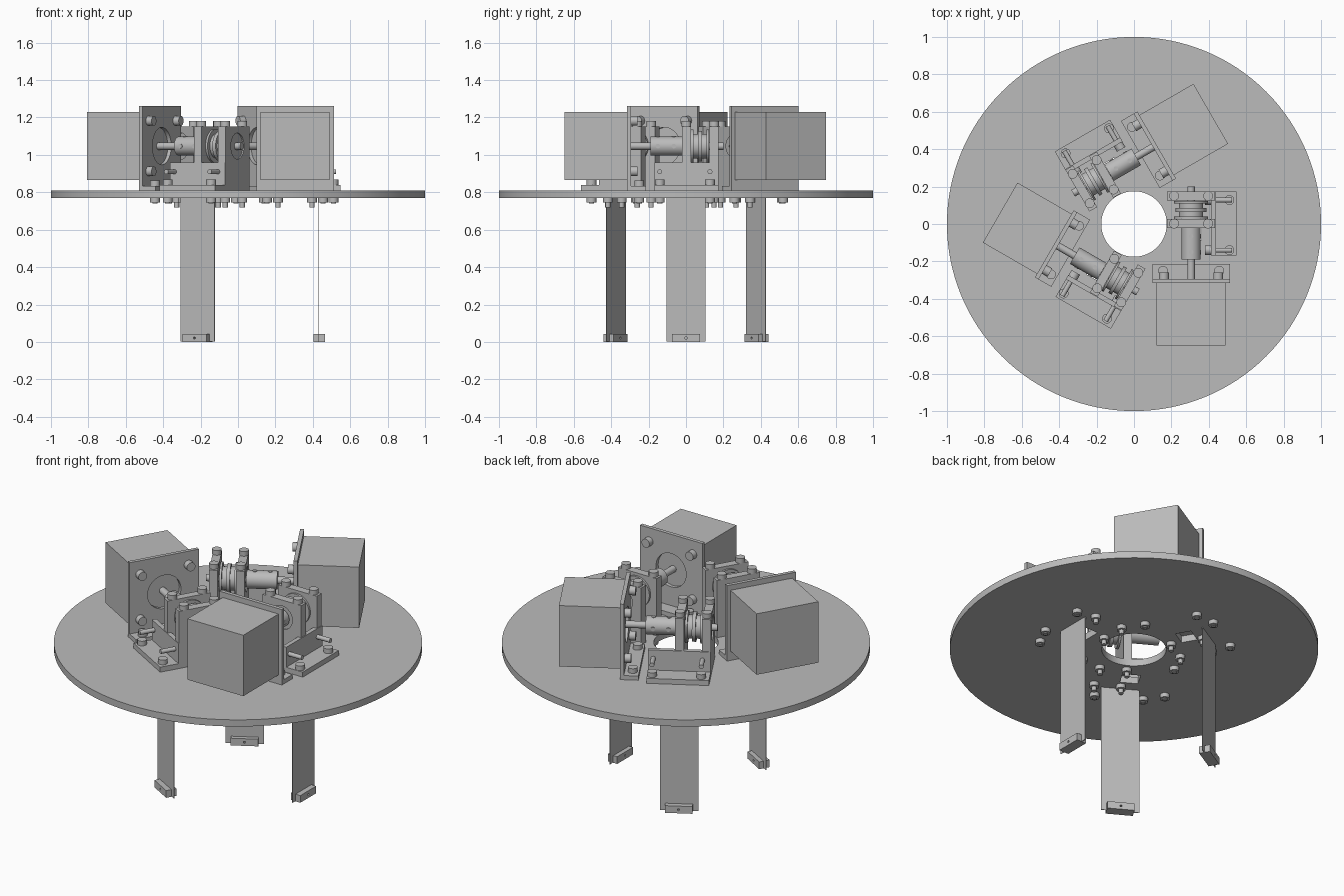
import bpy, bmesh
from math import radians, pi
from mathutils import Matrix, Vector

if "Cube" in bpy.data.objects:
    bpy.data.objects.remove(bpy.data.objects["Cube"], do_unlink=True)

grey = bpy.data.materials.new("plain grey")
grey.use_nodes = True
grey.diffuse_color = (0.5, 0.5, 0.5, 1)
grey.node_tree.nodes["Principled BSDF"].inputs["Base Color"].default_value = (0.5, 0.5, 0.5, 1)

AXES = {"x": Matrix.Rotation(pi / 2, 4, "Y"), "y": Matrix.Rotation(-pi / 2, 4, "X"), "z": Matrix()}
AXIS_X, AXIS_Z = 0.305, 1.047      # drive shaft line
TOP, BOTTOM = 0.81, 0.77           # table faces


def finish(name, bm):
    mesh = bpy.data.meshes.new(name)
    bm.to_mesh(mesh)
    bm.free()
    mesh.materials.append(grey)
    ob = bpy.data.objects.new(name, mesh)
    bpy.context.collection.objects.link(ob)
    return ob


def add_box(bm, x, y, z):
    lo, hi = Vector((x[0], y[0], z[0])), Vector((x[1], y[1], z[1]))
    m = Matrix.Translation((lo + hi) / 2) @ Matrix.Diagonal((*(hi - lo), 1))
    bmesh.ops.create_cube(bm, size=1, matrix=m)


def add_rod(bm, start, length, r, axis="z", sides=24):
    m = Matrix.Translation(start) @ AXES[axis] @ Matrix.Translation((0, 0, length / 2))
    bmesh.ops.create_cone(bm, cap_ends=True, segments=sides, radius1=r, radius2=r, depth=length, matrix=m)


def cut(ob, add, *args, **kw):
    """Subtract one primitive and bake the result."""
    bm = bmesh.new()
    add(bm, *args, **kw)
    cutter = finish("cutter", bm)
    cutter.hide_render = True
    mod = ob.modifiers.new("hole", "BOOLEAN")
    mod.operation, mod.solver, mod.object = "DIFFERENCE", "EXACT", cutter
    bpy.context.view_layer.update()
    baked = bpy.data.meshes.new_from_object(ob.evaluated_get(bpy.context.evaluated_depsgraph_get()))
    ob.modifiers.clear()
    ob.data = baked
    bpy.data.objects.remove(cutter, do_unlink=True)


def smooth(ob):
    bpy.ops.object.select_all(action="DESELECT")
    ob.select_set(True)
    bpy.context.view_layer.objects.active = ob
    bpy.ops.object.shade_smooth_by_angle(angle=radians(30))


def box(name, x, y, z):
    bm = bmesh.new()
    add_box(bm, x, y, z)
    return finish(name, bm)


def turned(name, steps):
    """Stacked cylinders on the drive line: (y start, y end, radius)."""
    bm = bmesh.new()
    for y0, y1, r in steps:
        add_rod(bm, (AXIS_X, y0, AXIS_Z), y1 - y0, r, "y", 40)
    return finish(name, bm)


# Round table with a central opening
bm = bmesh.new()
add_rod(bm, (0, 0, BOTTOM), TOP - BOTTOM, 1, sides=128)
table = finish("table", bm)
cut(table, add_rod, (0, 0, 0.7), 0.2, 0.175, sides=64)

unit = []

# Motor with its angled mount
unit.append(box("motor", (0.12, 0.49), (-0.65, -0.315), (0.865, 1.23)))
mount = box("motor_mount_plate", (0.098, 0.512), (-0.316, -0.294), (TOP, 1.262))
cut(mount, add_rod, (AXIS_X, -0.4, AXIS_Z), 0.2, 0.1, "y", 48)
unit += [mount, box("motor_mount_foot", (0.098, 0.512), (-0.294, -0.215), (TOP, 0.835))]

# Drive line: shaft, coupler and grooved pulley
unit.append(turned("shaft", [(-0.315, 0.2, 0.02)]))
coupler = turned("coupler", [(-0.19, -0.022, 0.051)])
unit.append(coupler)
unit.append(turned("pulley", [(0.028, 0.04, 0.09), (0.04, 0.065, 0.065), (0.065, 0.085, 0.082),
                              (0.085, 0.11, 0.065), (0.11, 0.122, 0.09)]))
bm = bmesh.new()
for y in (-0.15, -0.065):
    add_rod(bm, (AXIS_X, y, AXIS_Z + 0.045), 0.009, 0.012)
    add_rod(bm, (AXIS_X + 0.045, y, AXIS_Z), 0.009, 0.012, "x")
unit.append(finish("coupler_screws", bm))

# Bearing blocks on both sides of the pulley
for side, y in (("front", -0.021), ("back", 0.126)):
    block = box(side + "_bearing_block", (0.177, 0.434), (y, y + 0.047), (TOP, 1.152))
    cut(block, add_rod, (AXIS_X, y - 0.1, AXIS_Z), 0.3, 0.07, "y", 40)
    bearing = turned(side + "_bearing", [(y + 0.008, y + 0.039, 0.07)])
    unit += [block, bearing]

# Angle bracket beside the blocks
unit.append(box("bracket_wall", (0.412, 0.438), (-0.168, 0.173), (TOP, 0.96)))
unit.append(box("bracket_foot", (0.438, 0.547), (-0.168, 0.173), (TOP, 0.84)))

# Bolts through the table: long ones in the blocks, short ones in the feet
bm = bmesh.new()
bolts = [(x, y, 1.152) for x in (0.214, 0.396) for y in (0.002, 0.15)]
bolts += [(0.51, y, 0.84) for y in (-0.14, 0.128)]
bolts += [(x, -0.25, 0.835) for x in (0.155, 0.455)]
for x, y, z in bolts:
    add_rod(bm, (x, y, z), 0.028, 0.026)
    add_rod(bm, (x, y, BOTTOM - 0.025), 0.025, 0.026)
    shank_end = 0.72 if z > 1 else 0.74
    add_rod(bm, (x, y, shank_end), z - shank_end, 0.014, sides=16)
unit.append(finish("table_bolts", bm))

# Bolts lying sideways in the bracket and the motor mount
bm = bmesh.new()
for y in (-0.14, 0.128):
    add_rod(bm, (0.38, y, 0.91), 0.032, 0.026, "x")
    add_rod(bm, (0.38, y, 0.91), 0.145, 0.013, "x", 16)
for dx in (-0.145, 0.145):
    for dz in (-0.135, 0.135):
        add_rod(bm, (AXIS_X + dx, -0.294, AXIS_Z + dz), 0.035, 0.026, "y")
unit.append(finish("side_bolts", bm))

# Thin leg with a small foot block
unit.append(box("leg", (0.43, 0.434), (-0.105, 0.105), (0.002, BOTTOM)))
foot = box("leg_foot", (0.404, 0.466), (-0.075, 0.075), (0, 0.043))
cut(foot, add_rod, (0.3, 0, 0.021), 0.3, 0.006, "x", 12)
unit.append(foot)

# Repeat the whole station three times around the table
for ob in unit:
    smooth(ob)
for k in range(3):
    turn = Matrix.Rotation(k * 2 * pi / 3, 4, "Z")
    c = turn @ Vector((0.315, -0.035, 0))
    slot = turn @ Matrix.Translation((0.315, -0.035, 0.79))

    def add_slot(bm):
        bmesh.ops.create_cube(bm, size=1, matrix=slot @ Matrix.Diagonal((0.09, 0.1, 0.2, 1)))

    cut(table, add_slot)
    if k:
        for ob in unit:
            twin = ob.copy()
            twin.name = f"{ob.name}_{k + 1}"
            twin.matrix_world = turn
            bpy.context.collection.objects.link(twin)
smooth(table)
